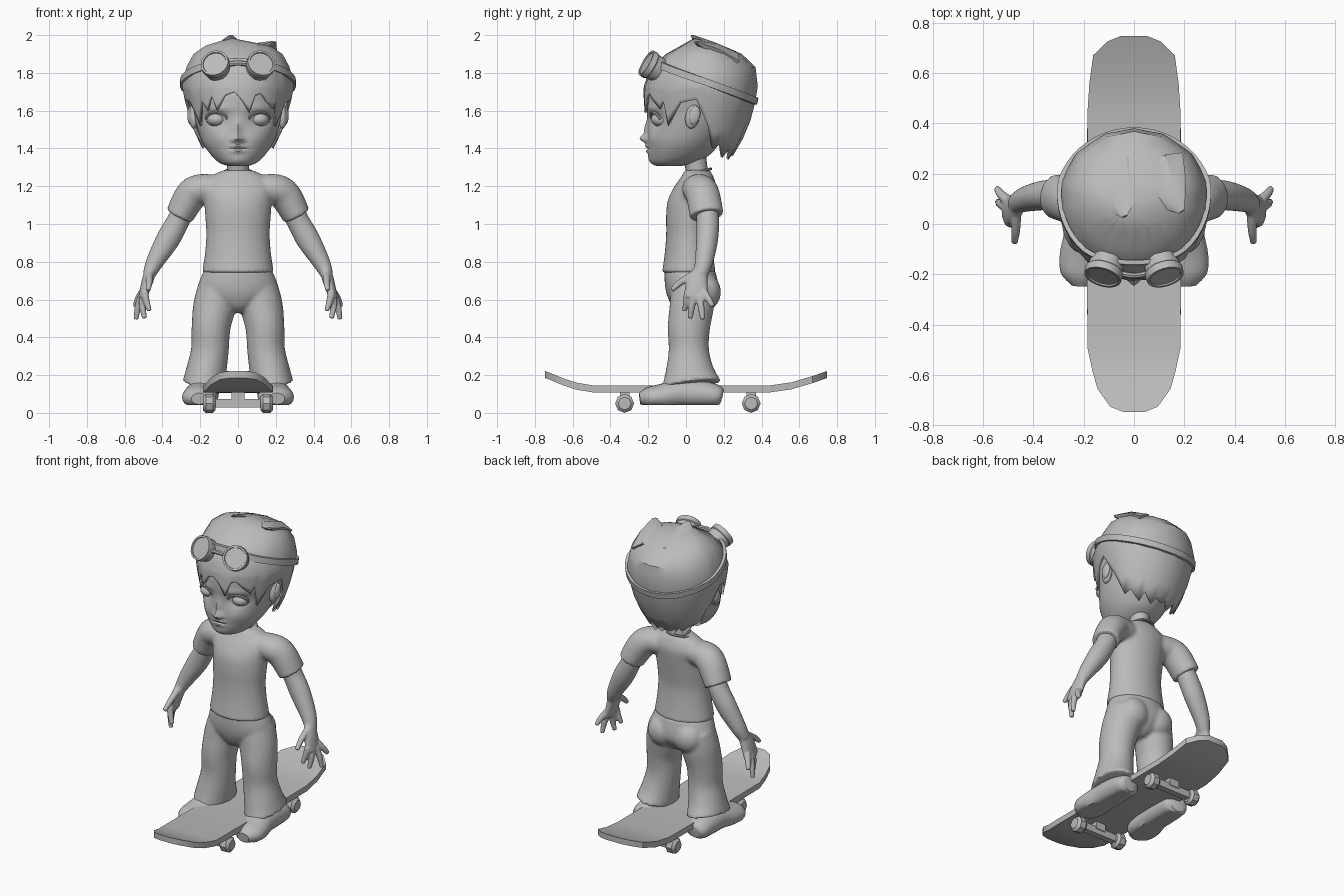
import bpy, bmesh, math
from math import sin, cos, pi, exp, radians
from mathutils import Vector, Matrix

cube = bpy.data.objects.get("Cube")
if cube:
    bpy.data.objects.remove(cube)

grey = bpy.data.materials.new("plain_grey")
grey.use_nodes = True
grey.diffuse_color = (0.5, 0.5, 0.5, 1)
grey.node_tree.nodes["Principled BSDF"].inputs["Base Color"].default_value = (0.5, 0.5, 0.5, 1)
made = []


def finish(name, bm, voxel=0, relax=0):
    """Turn a bmesh into an object, optionally fused into one skin."""
    bmesh.ops.recalc_face_normals(bm, faces=bm.faces)
    me = bpy.data.meshes.new(name)
    bm.to_mesh(me)
    bm.free()
    me.materials.append(grey)
    ob = bpy.data.objects.new(name, me)
    bpy.context.collection.objects.link(ob)
    if voxel:
        m = ob.modifiers.new("fuse", 'REMESH')
        m.mode, m.voxel_size, m.use_smooth_shade = 'VOXEL', voxel, True
        s = ob.modifiers.new("relax", 'SMOOTH')
        s.factor, s.iterations = 0.5, relax
    made.append(ob)
    return ob


def spline(rows, steps):
    """Catmull-Rom through tuples of any length."""
    out = []
    for i in range(len(rows) - 1):
        a, b, c, d = (rows[max(i - 1, 0)], rows[i], rows[i + 1], rows[min(i + 2, len(rows) - 1)])
        for k in range(steps):
            t = k / steps
            out.append([0.5 * (2 * q + (r - p) * t + (2 * p - 5 * q + 4 * r - s) * t * t
                               + (3 * q - p - 3 * r + s) * t ** 3)
                        for p, q, r, s in zip(a, b, c, d)])
    return out + [list(rows[-1])]


def tube(bm, rows, ref=(1, 0, 0), n=24, steps=4, level=False):
    """Closed tube through rows of (x, y, z, radius along ref, other radius)."""
    pts = spline(rows, steps)
    rings = []
    for i, p in enumerate(pts):
        d = (Vector(pts[min(i + 1, len(pts) - 1)][:3]) - Vector(pts[max(i - 1, 0)][:3])).normalized()
        if level:
            d = Vector((0, 0, 1))
        u = Vector(ref)
        u = (u - d * u.dot(d)).normalized()
        v = d.cross(u)
        rings.append([bm.verts.new(Vector(p[:3]) + u * p[3] * cos(2 * pi * k / n)
                                   + v * p[4] * sin(2 * pi * k / n)) for k in range(n)])
    for a, b in zip(rings, rings[1:]):
        for k in range(n):
            bm.faces.new((a[k], a[(k + 1) % n], b[(k + 1) % n], b[k]))
    bm.faces.new(rings[0][::-1])
    bm.faces.new(rings[-1])


def ball(bm, at, size, turn=0):
    m = Matrix.Translation(at) @ Matrix.Rotation(turn, 4, 'X') @ Matrix.Diagonal((*size, 1))
    bmesh.ops.create_uvsphere(bm, u_segments=24, v_segments=14, radius=1, matrix=m)


def flip(rows, s):
    return [(r[0] * s, *r[1:]) for r in rows]


# Shirt: body with two short sleeves
bm = bmesh.new()
tube(bm, [(0, .015, .742, .19, .142), (0, .015, .85, .174, .127), (0, .015, .95, .168, .12),
          (0, .02, 1.05, .174, .125), (0, .03, 1.13, .18, .125), (0, .05, 1.2, .19, .11),
          (0, .06, 1.25, .15, .085), (0, .06, 1.285, .075, .065)], n=40, level=True)
for s in (1, -1):
    tube(bm, flip([(.08, .06, 1.185, .08, .07), (.19, .07, 1.185, .09, .08),
                   (.25, .09, 1.15, .09, .085), (.31, .11, 1.045, .09, .075)], s), ref=(0, 1, 0))
finish("shirt", bm, .01, 3)

# Trousers: pelvis, seat and flared legs
bm = bmesh.new()
tube(bm, [(0, .02, .755, .18, .134), (0, .03, .68, .208, .142), (0, .035, .62, .19, .135),
          (0, .03, .56, .1, .1), (0, .03, .53, .05, .06)], n=40, level=True)
for s in (1, -1):
    tube(bm, flip([(.1, .04, .66, .112, .12), (.125, .03, .56, .113, .117), (.143, .015, .45, .103, .112),
                   (.149, .015, .33, .1, .107), (.168, .02, .22, .107, .13),
                   (.182, .028, .148, .113, .16)], s))
    ball(bm, (.09 * s, .105, .64), (.095, .08, .095))
finish("trousers", bm, .01, 4)

# Arms with open hands
for s, side in ((1, "left"), (-1, "right")):
    bm = bmesh.new()
    tube(bm, flip([(.28, .105, 1.1, .06, .06), (.315, .115, 1.02, .06, .06), (.37, .112, .92, .058, .063),
                   (.44, .095, .8, .048, .047), (.472, .075, .73, .038, .033)], s), ref=(0, 1, 0))
    tube(bm, flip([(.46, .08, .76, .037, .031), (.482, .058, .69, .057, .03),
                   (.505, .055, .61, .062, .022)], s), ref=(0, 1, 0))
    for base, mid, tip in (((.468, .035, .73), (.47, -.03, .69), (.475, -.075, .65)),
                           ((.495, .01, .64), (.485, .002, .59), (.468, -.008, .54)),
                           ((.505, .04, .62), (.505, .03, .56), (.495, .022, .5)),
                           ((.51, .07, .62), (.53, .08, .56), (.54, .088, .495)),
                           ((.505, .095, .64), (.53, .12, .6), (.545, .142, .565))):
        tube(bm, flip([(*base, .021, .021), (*mid, .018, .018), (*tip, .013, .013)], s),
             ref=(0, 1, .3), n=12)
    finish(side + "_arm", bm, .006, 3)

# Shoes with flat soles
for s, side in ((1, "left"), (-1, "right")):
    bm = bmesh.new()
    tube(bm, flip([(.183, .187, .085, .05, .04), (.185, .16, .09, .078, .06), (.187, .06, .1, .085, .075),
                   (.19, -.04, .1, .088, .075), (.2, -.13, .085, .095, .068),
                   (.205, -.2, .08, .085, .055), (.207, -.245, .075, .04, .03)], s))
    for v in bm.verts:
        v.co.z = max(v.co.z, .042)
    finish(side + "_shoe", bm)

# Neck and collar
bm = bmesh.new()
tube(bm, [(0, .065, 1.2, .062, .06), (0, .055, 1.3, .058, .058), (0, .03, 1.42, .07, .07)])
finish("neck", bm)
bm = bmesh.new()
loop = [(.075 * cos(a), .06 + .07 * sin(a), 1.272 + .02 * sin(a) - .03 * exp(-(cos(a) / .3) ** 2) * (sin(a) < 0))
        for a in [2 * pi * k / 32 for k in range(33)]]
tube(bm, [(*p, .007, .009) for p in loop], ref=(0, 0, 1), n=8, steps=1)
finish("collar", bm)

# Head: sculpted with soft bumps for brow, sockets, nose, cheeks and mouth
bm = bmesh.new()
skull = [(1.306, .05, -.155, -.03), (1.325, .1, -.183, .05), (1.37, .147, -.2, .13), (1.43, .187, -.203, .18),
         (1.5, .213, -.203, .23), (1.58, .232, -.205, .27), (1.7, .25, -.205, .28), (1.85, .2, -.13, .26)]
tube(bm, [(0, (f + b) / 2, z, r, (b - f) / 2) for z, r, f, b in skull], n=96, steps=8, level=True)
bumps = [(0, 1.452, .022, .022, .038), (0, 1.5, .016, .04, .018), (.024, 1.443, .014, .013, .014),
         (.11, 1.55, .055, .04, -.024), (.11, 1.61, .07, .02, .012), (.1, 1.45, .05, .04, .008),
         (0, 1.412, .04, .011, .012), (0, 1.386, .034, .011, .01), (0, 1.399, .045, .005, -.008),
         (0, 1.335, .05, .025, .006)]
for v in bm.verts:
    if v.co.y < 0 and v.co.z > 1.31:
        v.co.y -= sum(h * exp(-((abs(v.co.x) - x) / w) ** 2 - ((v.co.z - z) / t) ** 2)
                      for x, z, w, t, h in bumps)
finish("head", bm)

# Eyes, eyelids and ears
for s, side in ((1, "left"), (-1, "right")):
    bm = bmesh.new()
    ball(bm, (.113 * s, -.125, 1.553), (.054, .06, .04))
    finish(side + "_eye", bm)
    bm = bmesh.new()
    tube(bm, [(s * (.113 + .056 * cos(a)), -.158 - .018 * sin(a) + .022 * cos(a), 1.555 + .037 * sin(a), .008, .007)
              for a in [pi * k / 10 for k in range(11)]], ref=(0, 1, 0), n=8, steps=1)
    finish(side + "_eyelid", bm)
    bm = bmesh.new()
    ball(bm, (.235 * s, .035, 1.57), (.025, .038, .066), -.2)
    ball(bm, (.252 * s, .045, 1.575), (.016, .03, .05), -.2)
    finish(side + "_ear", bm)

# Hair: faceted cap with a jagged rim; rows are (height, half width, front, back)
CAP = [(1.34, .15, -.16, .23), (1.42, .2, -.2, .28), (1.52, .245, -.218, .328), (1.65, .278, -.224, .362),
       (1.73, .293, -.218, .374), (1.83, .27, -.18, .362), (1.9, .232, -.1, .29), (1.945, .165, -.02, .18)]


def cap_point(t, z, grow=0):
    z0 = min(max(z, CAP[0][0]), CAP[-1][0])
    i = max(k for k in range(len(CAP) - 1) if CAP[k][0] <= z0)
    a, b = CAP[i], CAP[i + 1]
    f = (z0 - a[0]) / (b[0] - a[0])
    r, front, back = (p + (q - p) * f for p, q in zip(a[1:], b[1:]))
    depth = (.1 - front if cos(t) > 0 else back - .1) + grow
    return Vector(((r + grow) * sin(t), .1 - cos(t) * depth, z))


side_rim = [(53, 1.52), (66, 1.64), (82, 1.66), (94, 1.52), (103, 1.4), (116, 1.42), (130, 1.35),
            (143, 1.4), (157, 1.34), (169, 1.38)]
rim = ([(-a, z) for a, z in side_rim[::-1]] + [(-44, 1.65), (-36, 1.6), (-30, 1.68), (-24, 1.6), (-14, 1.68),
       (-4, 1.7), (5, 1.65), (13, 1.59), (19, 1.68), (25, 1.69), (33, 1.65), (43, 1.61), (47, 1.65)]
       + side_rim + [(180, 1.36)])
bm = bmesh.new()
columns = []
for i, (deg, low) in enumerate(rim):
    levels = [low + (1.73 - low) * k / 4 for k in range(4)] + [1.73, 1.78, 1.83, 1.9, 1.945]
    columns.append([bm.verts.new(cap_point(radians(deg), z, .006 * (i % 2))) for z in levels])
crown = bm.verts.new((-.04, .045, 1.985))
for a, b in zip(columns, columns[1:] + columns[:1]):
    for k in range(len(a) - 1):
        bm.faces.new((a[k], b[k], b[k + 1], a[k + 1]))
    bm.faces.new((a[-1], b[-1], crown))
hair = finish("hair", bm)
thick = hair.modifiers.new("thickness", 'SOLIDIFY')
thick.thickness, thick.offset = .014, -1

# Tufts sweeping forward over the crown
bm = bmesh.new()
for rows in ([(-.08, .22, 1.86, .14, .06), (-.06, .11, 1.93, .1, .04), (-.038, .03, 1.998, .012, .005)],
             [(.08, .22, 1.86, .13, .06), (.13, .13, 1.925, .09, .04), (.19, .05, 1.965, .015, .005)]):
    tube(bm, rows, ref=(.85, .5, 0), n=6, steps=1)
finish("hair_tufts", bm)

# Goggle strap: tilted band hugging the hair
bm = bmesh.new()
band = []
for k in range(48):
    t = 2 * pi * k / 48
    mid = 1.79 - .36 * (.1 - .29 * cos(t))
    p, q = cap_point(t, mid, 0), cap_point(t, mid, .018)
    up = Vector((0, .004, .018))
    band.append([bm.verts.new(c) for c in (p - up, q - up, q + up, p + up)])
for a, b in zip(band, band[1:] + band[:1]):
    for k in range(4):
        bm.faces.new((a[k], a[(k + 1) % 4], b[(k + 1) % 4], b[k]))
finish("goggle_strap", bm)

# Goggle cups with recessed lenses, and the bridge
for s, side in ((1, "left"), (-1, "right")):
    bm = bmesh.new()
    axis = Vector((.25 * s, -.83, .48)).normalized()
    spin = Matrix.Translation((.115 * s, -.178, 1.834)) @ axis.to_track_quat('Z', 'Y').to_matrix().to_4x4()
    rings = [[bm.verts.new(spin @ Vector((r * cos(2 * pi * k / 20), r * sin(2 * pi * k / 20), h)))
              for k in range(20)]
             for r, h in ((.066, -.05), (.072, .005), (.077, .01), (.075, .04), (.064, .04), (.062, .034))]
    for a, b in zip(rings, rings[1:]):
        for k in range(20):
            bm.faces.new((a[k], a[(k + 1) % 20], b[(k + 1) % 20], b[k]))
    bm.faces.new(rings[0])
    bm.faces.new(rings[-1])
    finish(side + "_goggle", bm)
bm = bmesh.new()
tube(bm, [(-.06, -.195, 1.845, .014, .012), (0, -.205, 1.853, .014, .012), (.06, -.195, 1.845, .014, .012)],
     ref=(0, 0, 1), n=8)
finish("goggle_bridge", bm)

# Skateboard deck: rows are (y, half width, top height)
bm = bmesh.new()
rows = [(-.747, .04, .222), (-.725, .095, .214), (-.655, .145, .185), (-.58, .166, .16), (-.49, .185, .145),
        (0, .187, .143), (.44, .185, .145), (.56, .177, .162), (.67, .162, .195), (.725, .105, .214),
        (.747, .05, .222)]
cuts = [[bm.verts.new((x * w, y, z - d)) for x, d in ((-1, 0), (1, 0), (1, .037), (-1, .037))]
        for y, w, z in rows]
for a, b in zip(cuts, cuts[1:]):
    for k in range(4):
        bm.faces.new((a[k], a[(k + 1) % 4], b[(k + 1) % 4], b[k]))
bm.faces.new(cuts[0])
bm.faces.new(cuts[-1])
finish("deck", bm)

# Trucks and wheels
for y, end in ((-.325, "front"), (.345, "back")):
    bm = bmesh.new()
    for at, size in (((0, y, .085), (.07, .05, .05)), ((0, y, .052), (.25, .04, .045))):
        bmesh.ops.create_cube(bm, size=1, matrix=Matrix.Translation(at) @ Matrix.Diagonal((*size, 1)))
    finish(end + "_truck", bm)
    for s, side in ((1, "left"), (-1, "right")):
        bm = bmesh.new()
        tube(bm, [(x * s, y, .05, r, r) for x, r in ((.118, .036), (.132, .05), (.17, .05), (.186, .034))],
             ref=(0, 0, 1), n=8, steps=1)
        finish(end + "_" + side + "_wheel", bm)

# Smooth shading with crisp corners
bpy.ops.object.select_all(action='DESELECT')
for ob in made:
    ob.select_set(True)
bpy.context.view_layer.objects.active = made[0]
bpy.ops.object.shade_smooth_by_angle(angle=radians(35))
